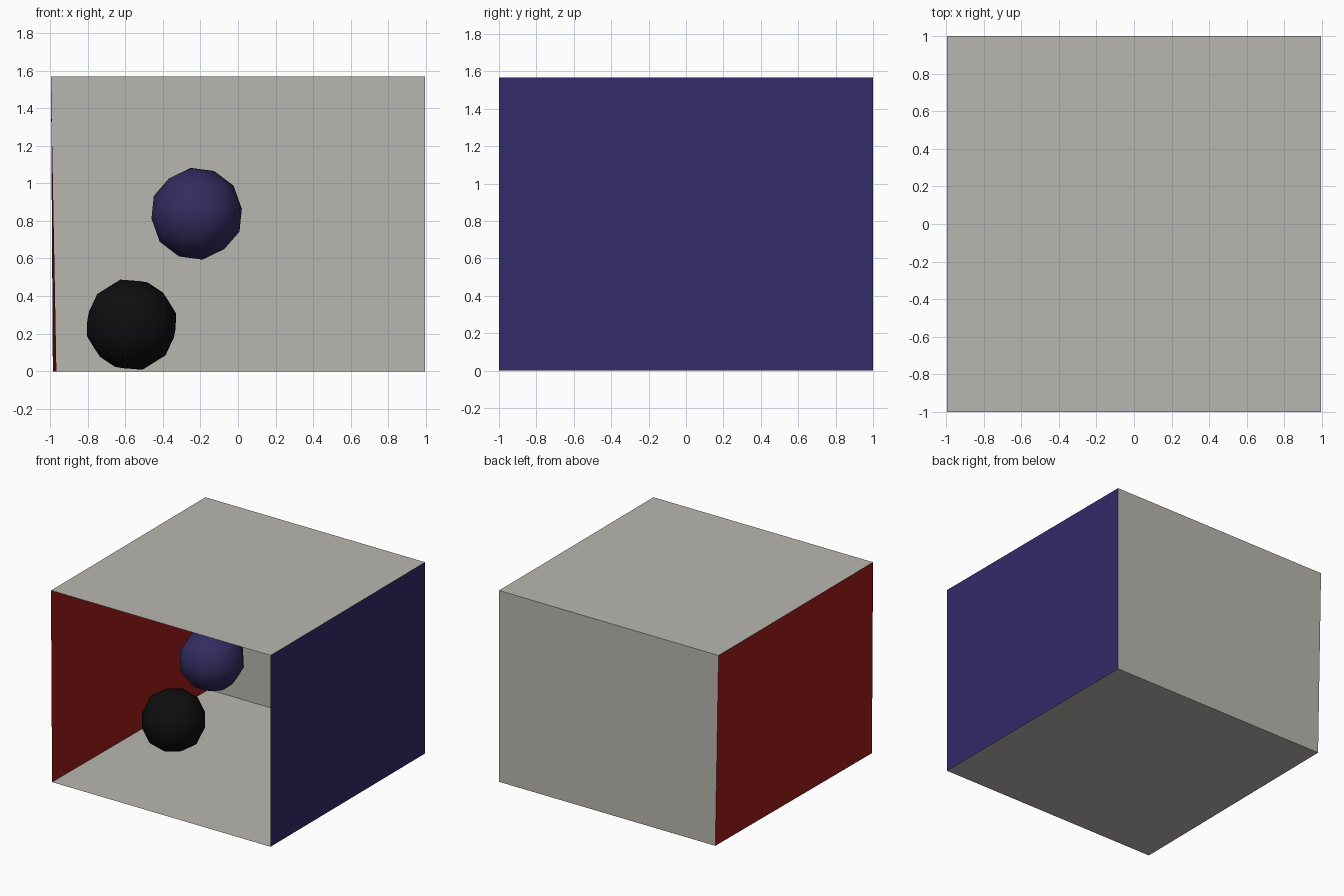
import bpy

if "Cube" in bpy.data.objects:
    bpy.data.objects.remove(bpy.data.objects["Cube"])

def material(name, rgb):
    m = bpy.data.materials.new(name)
    m.diffuse_color = (*rgb, 1)
    m.use_nodes = True
    m.node_tree.nodes["Principled BSDF"].inputs["Base Color"].default_value = m.diffuse_color
    return m

cream = material("cream", (0.483, 0.47, 0.432))
red = material("red", (0.357, 0.011, 0.010))
blue = material("blue", (0.032, 0.025, 0.14))
ball_blue = material("ball_blue", (0.031, 0.025, 0.115))
black = material("black", (0.0045, 0.0045, 0.0045))

# Room corners: the left wall leans slightly inward at the floor
H, R = 1.567, 0.995
floor = [(-0.985, -1, 0), (R, -1, 0), (R, 1, 0), (-0.966, 1, 0)]
ceil = [(-R, -1, H), (R, -1, H), (R, 1, H), (-R, 1, H)]

def panel(name, corners, mat):
    mesh = bpy.data.meshes.new(name)
    mesh.from_pydata(corners, [], [range(4)])
    mesh.materials.append(mat)
    bpy.context.collection.objects.link(bpy.data.objects.new(name, mesh))

def wall(name, a, b, mat):
    # inward-facing wall between two floor corners
    panel(name, [floor[a], ceil[a], ceil[b], floor[b]], mat)

# Open-fronted room
panel("floor", floor, cream)
panel("ceiling", ceil[::-1], cream)
wall("right_wall", 1, 2, blue)
wall("back_wall", 2, 3, cream)
wall("left_wall", 3, 0, red)

def ball(name, loc, rot, mat):
    bpy.ops.mesh.primitive_ico_sphere_add(subdivisions=2, radius=0.247, location=loc, rotation=rot)
    ob = bpy.context.object
    ob.name = name
    ob.data.materials.append(mat)
    bpy.ops.object.shade_smooth()

# Two low-poly balls
ball("lower_ball", (-0.567, -0.025, 0.248), (0.3, 0.2, 0), black)
ball("upper_ball", (-0.22, -0.025, 0.838), (0.2, 0.35, 0.3), ball_blue)
